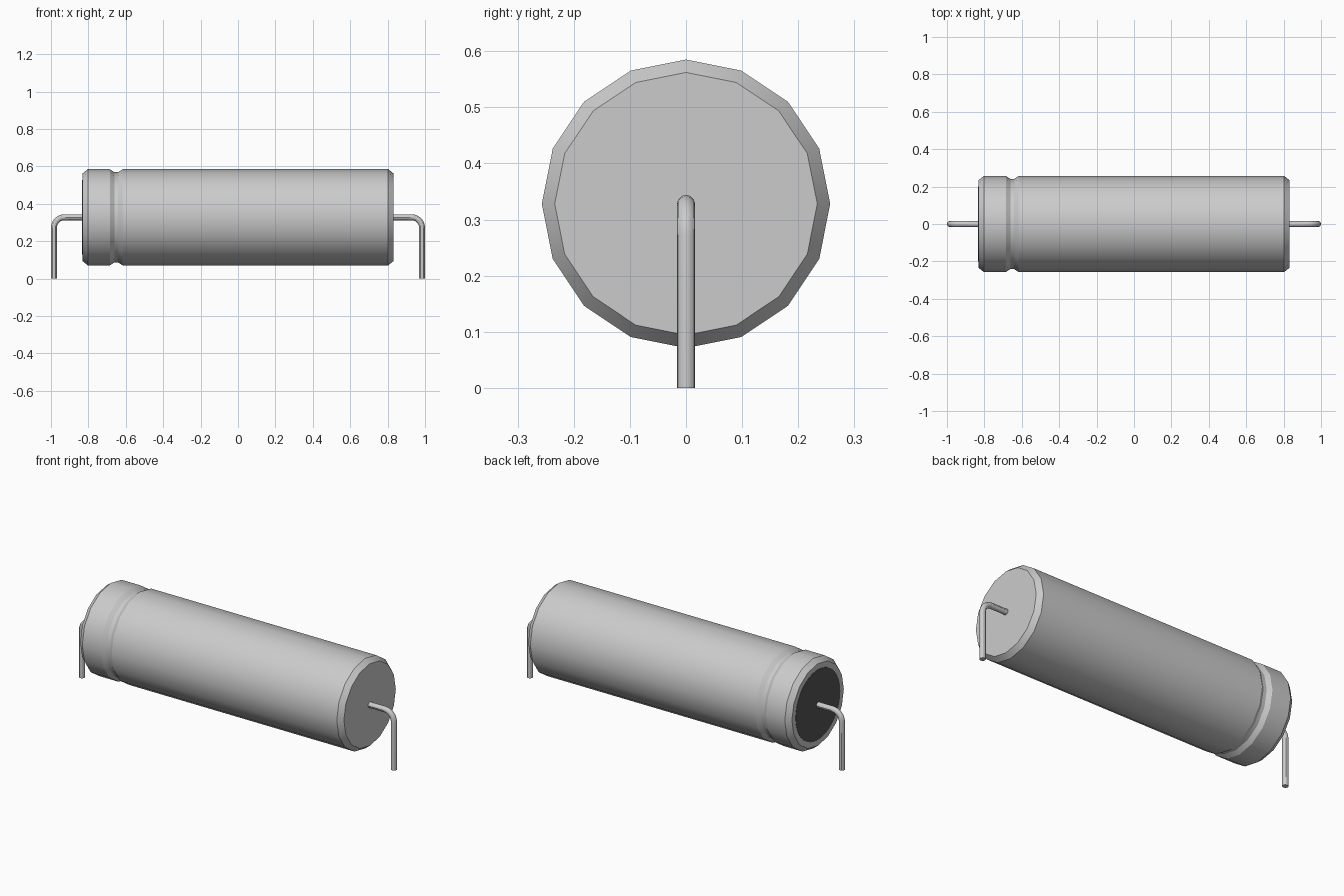
import bpy, bmesh, math
from mathutils import Matrix, Vector

cube = bpy.data.objects.get("Cube")
if cube:
    bpy.data.objects.remove(cube, do_unlink=True)

AXIS_Z = 0.328   # height of the can's axis
END = 0.832      # half length of the can


def material(name, rgb):
    m = bpy.data.materials.new(name)
    m.use_nodes = True
    m.diffuse_color = (*rgb, 1)
    m.node_tree.nodes["Principled BSDF"].inputs["Base Color"].default_value = (*rgb, 1)
    return m


def finish(name, bm, mat):
    bmesh.ops.recalc_face_normals(bm, faces=bm.faces)
    mesh = bpy.data.meshes.new(name)
    bm.to_mesh(mesh)
    bm.free()
    mesh.materials.append(mat)
    ob = bpy.data.objects.new(name, mesh)
    bpy.context.collection.objects.link(ob)
    bpy.ops.object.select_all(action='DESELECT')
    ob.select_set(True)
    bpy.context.view_layer.objects.active = ob
    bpy.ops.object.shade_smooth_by_angle(angle=math.radians(30))
    return ob


def loft(name, rings, mat):
    """Skin a list of vertex rings and cap both ends."""
    bm = bmesh.new()
    loops = [[bm.verts.new(p) for p in ring] for ring in rings]
    n = len(loops[0])
    for a, b in zip(loops, loops[1:]):
        for i in range(n):
            j = (i + 1) % n
            bm.faces.new((a[i], a[j], b[j], b[i]))
    bm.faces.new(loops[0])
    bm.faces.new(loops[-1])
    return finish(name, bm, mat)


def circle(centre, u, v, r, n):
    return [centre + r * (math.cos(t) * u + math.sin(t) * v)
            for t in (2 * math.pi * i / n for i in range(n))]


metal = material("light grey metal", (0.6, 0.6, 0.6))
rubber = material("dark grey seal", (0.09, 0.09, 0.09))
X, Y, Z = Vector((1, 0, 0)), Vector((0, 1, 0)), Vector((0, 0, 1))

# Can with chamfered ends and a crimped groove
profile = [(-END, 0.234), (-0.803, 0.257), (-0.685, 0.257), (-0.661, 0.241),
           (-0.641, 0.241), (-0.617, 0.257), (0.803, 0.257), (END, 0.234)]
loft("can_body", [circle(Vector((x, 0, AXIS_Z)), Z, Y, r, 16) for x, r in profile], metal)

# Seal disc on the crimped end
loft("end_seal", [circle(Vector((x, 0, AXIS_Z)), Z, Y, 0.2, 64)
                  for x in (-END - 0.0015, -END + 0.003)], rubber)

# Bent wire leads: straight out, rounded elbow, straight down
BEND, LEAD_X = 0.056, 0.984
for side, name in ((1, "left_lead"), (-1, "right_lead")):
    path = [(0.8, AXIS_Z, 0)]
    for k in range(7):
        a = math.pi / 2 * k / 6
        path.append((LEAD_X - BEND + BEND * math.sin(a),
                     AXIS_Z - BEND + BEND * math.cos(a), a))
    path.append((LEAD_X, 0, math.pi / 2))
    rings = []
    for x, z, a in path:
        outward = Vector((side * math.sin(a), 0, math.cos(a)))
        rings.append(circle(Vector((side * x, 0, z)), outward, Y, 0.016, 12))
    loft(name, rings, metal)
